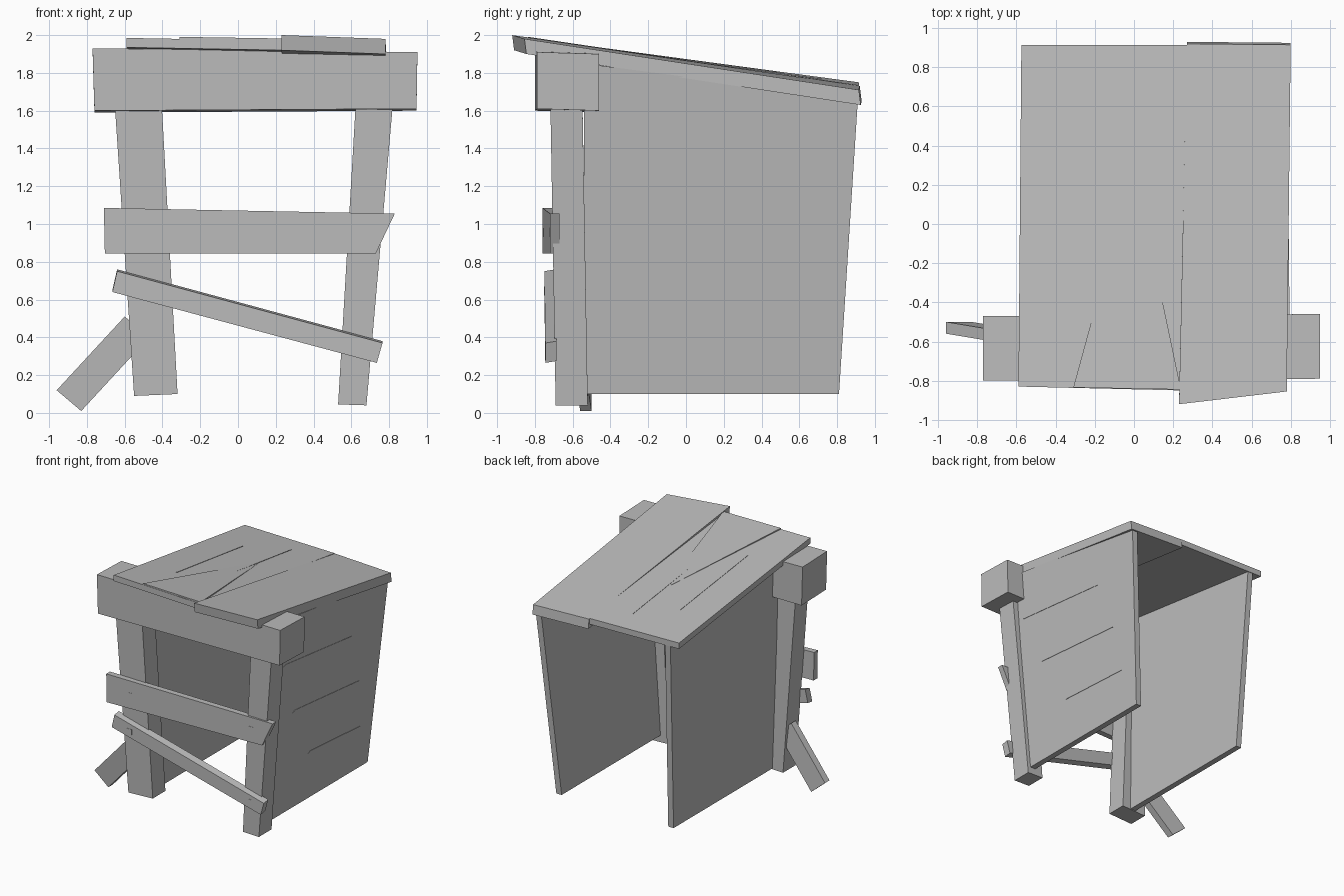
import bpy
import bmesh
from mathutils import Vector

cube = bpy.data.objects.get("Cube")
if cube:
    bpy.data.objects.remove(cube, do_unlink=True)

wood = bpy.data.materials.new("weathered_grey")
wood.use_nodes = True
grey = (0.5, 0.5, 0.5, 1)
wood.diffuse_color = grey
wood.node_tree.nodes["Principled BSDF"].inputs["Base Color"].default_value = grey


def beam(name, ring, sweep):
    """Flat-sided timber: an outline swept along one vector."""
    bm = bmesh.new()
    sweep = Vector(sweep)
    near = [bm.verts.new(p) for p in ring]
    far = [bm.verts.new(Vector(p) + sweep) for p in ring]
    bm.faces.new(near)
    bm.faces.new(far[::-1])
    count = len(ring)
    for i in range(count):
        j = (i + 1) % count
        bm.faces.new((near[i], far[i], far[j], near[j]))
    bmesh.ops.recalc_face_normals(bm, faces=bm.faces[:])
    mesh = bpy.data.meshes.new(name)
    bm.to_mesh(mesh)
    bm.free()
    mesh.materials.append(wood)
    obj = bpy.data.objects.new(name, mesh)
    bpy.context.scene.collection.objects.link(obj)
    return obj


# Leaning door posts
beam("left_post", [(0.63, -0.72, 1.75), (0.83, -0.72, 1.75),
                   (0.68, -0.69, 0.04), (0.53, -0.69, 0.045)], (0, 0.17, 0))
beam("right_post", [(-0.66, -0.72, 1.75), (-0.41, -0.72, 1.75),
                    (-0.32, -0.69, 0.1), (-0.55, -0.69, 0.09)], (0, 0.17, 0))

# Heavy lintel across the posts
beam("lintel", [(-0.77, -0.8, 1.93), (0.95, -0.79, 1.91),
                (0.945, -0.79, 1.61), (-0.76, -0.8, 1.6)], (0, 0.33, -0.01))

# Boards nailed across the opening
beam("upper_board", [(-0.71, -0.76, 1.085), (0.83, -0.72, 1.055),
                     (0.73, -0.72, 0.845), (-0.705, -0.76, 0.845)], (0, 0.05, 0))
beam("lower_board", [(-0.64, -0.75, 0.75), (0.765, -0.745, 0.37),
                     (0.735, -0.745, 0.265), (-0.665, -0.75, 0.64)], (0, 0.06, 0.01))

# Prop leaning against the post
beam("leaning_prop", [(-0.6, -0.62, 0.51), (-0.96, -0.56, 0.12),
                      (-0.83, -0.56, 0.01), (-0.47, -0.62, 0.4)], (0, 0.06, 0))

# Square nail heads
nails = {"upper_left_nail": (0.635, -0.726, 0.955),
         "upper_right_nail": (-0.5, -0.756, 0.955),
         "lower_left_nail": (0.635, -0.747, 0.345),
         "lower_right_nail": (-0.5, -0.752, 0.645)}
for name, (x, y, z) in nails.items():
    r = 0.024
    beam(name, [(x - r, y, z + r), (x + r, y, z + r),
                (x + r, y, z - r), (x - r, y, z - r)], (0, 0.008, 0))


# Side walls
def left_x(z):
    return 0.655 + 0.08 * (z - 0.1)


def right_x(z):
    return -0.45 - 0.025 * (z - 0.1)


def wall(name, x_at, front_top, back_top, thickness):
    outline = [(-0.54, 0.1), (0.81, 0.1), (0.91, back_top), (-0.54, front_top)]
    beam(name, [(x_at(z), y, z) for y, z in outline], (thickness, 0, 0))


wall("left_wall", left_x, 1.85, 1.66, -0.05)
wall("right_wall", right_x, 1.91, 1.71, 0.05)

# Long thin splits in the left wall
splits = [(-0.48, 1.425, 0.45, 1.335), (-0.3, 0.96, 0.6, 0.89), (-0.04, 0.505, 0.66, 0.47)]
for i, (y0, z0, y1, z1) in enumerate(splits):
    tri = [(y0, z0), (y0 + 0.03, z0 + 0.014), (y1, z1)]
    beam(f"wall_split_{i + 1}", [(left_x(z) - 0.002, y, z) for y, z in tri], (0.005, 0, 0))

# Two overlapping roof boards
beam("roof_board_left", [(0.23, -0.92, 2.0), (0.78, -0.855, 1.98),
                         (0.8, 0.915, 1.71), (0.27, 0.92, 1.73)], (0, 0.01, -0.08))
beam("roof_board_right", [(-0.59, -0.83, 1.985), (0.25, -0.85, 1.97),
                          (0.27, 0.915, 1.735), (-0.575, 0.915, 1.75)], (0, 0, -0.05))


# Warped strip and splits on the roof
def roof_z(x, y):
    return 1.985 - 0.018 * (x + 0.59) - 0.1345 * (y + 0.83)


beam("warped_strip", [(-0.31, -0.835, roof_z(-0.31, -0.835) + 0.01),
                      (0.24, -0.845, roof_z(0.24, -0.845) + 0.01),
                      (0.0, 0.3, roof_z(0, 0.3))], (0, 0, -0.012))
for name, x, y0, y1 in [("roof_split_middle", 0.0, -0.6, 0.72),
                        ("roof_split_outer", -0.3, -0.4, 0.5)]:
    tri = [(x - 0.006, y0), (x + 0.006, y0), (x, y1)]
    beam(name, [(px, y, roof_z(px, y) + 0.003) for px, y in tri], (0, 0, -0.008))
